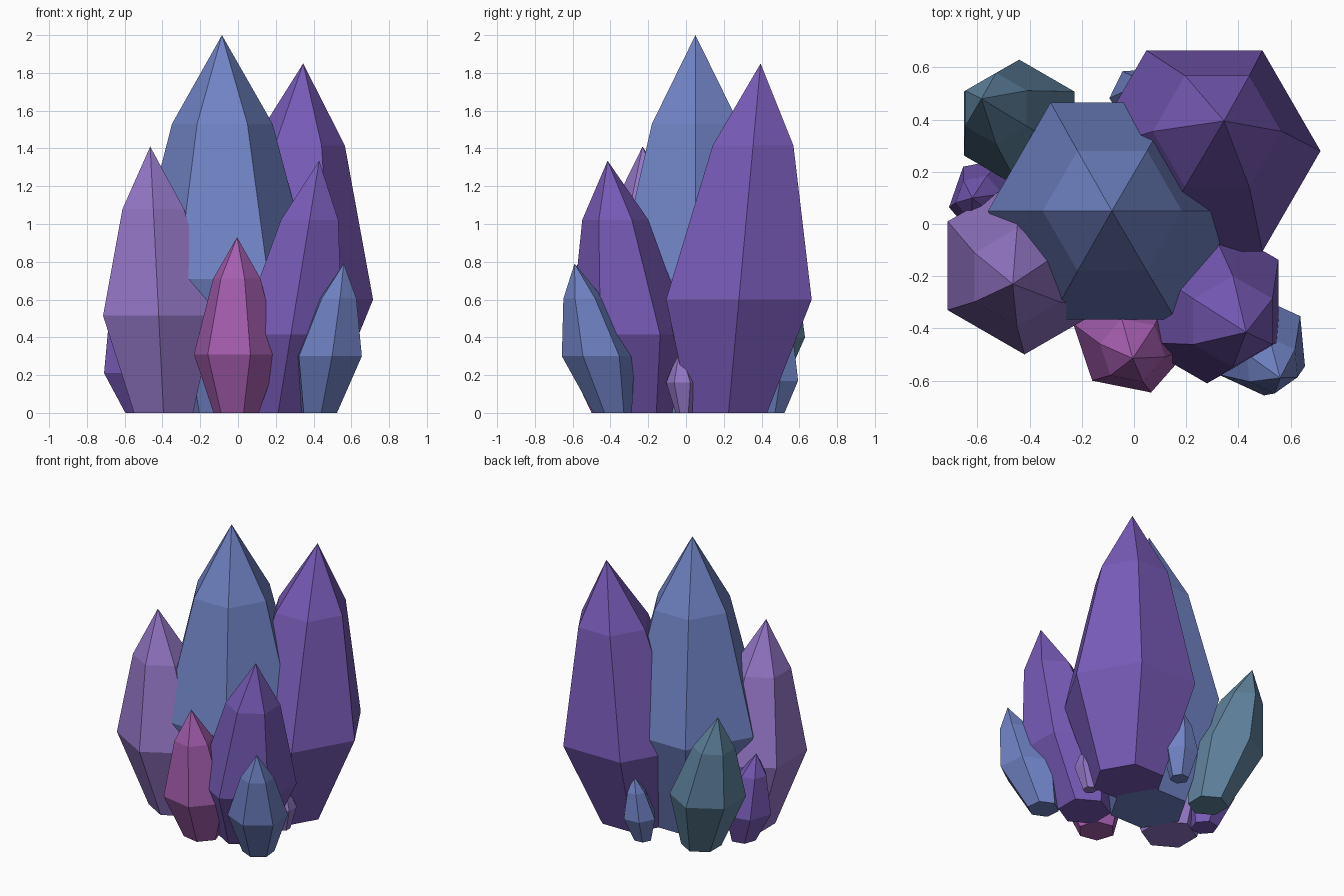
import bpy, bmesh
from math import radians, cos, sin, pi

if "Cube" in bpy.data.objects:
    bpy.data.objects.remove(bpy.data.objects["Cube"])


def srgb(r, g, b):
    return tuple(((c / 255 + 0.055) / 1.055) ** 2.4 for c in (r, g, b)) + (1.0,)


def material(name, rgb):
    m = bpy.data.materials.new(name)
    m.diffuse_color = srgb(*rgb)
    m.use_nodes = True
    m.node_tree.nodes["Principled BSDF"].inputs["Base Color"].default_value = m.diffuse_color
    return m


MATS = {
    "blue": material("slate blue", (112, 131, 197)),
    "violet": material("deep violet", (120, 91, 184)),
    "lilac": material("lilac", (147, 118, 197)),
    "pink": material("magenta pink", (167, 95, 177)),
    "teal": material("grey teal", (97, 133, 160)),
}


def crystal(name, mat, wide, wide_z, r, apex, height, turn):
    """Six-sided leaning crystal: narrow foot, wide belt, shoulder, point."""
    bm = bmesh.new()

    def centre(z):  # the axis is a straight line through belt and point
        t = (z - wide_z) / (height - wide_z)
        return [wide[i] + (apex[i] - wide[i]) * t for i in (0, 1)]

    rings = []
    for z, rad in ((0, r * 0.53), (wide_z, r), (height * 0.765, r * 0.555)):
        cx, cy = centre(z)
        rings.append([bm.verts.new((cx + rad * cos(radians(turn) + k * pi / 3),
                                    cy + rad * sin(radians(turn) + k * pi / 3), z))
                      for k in range(6)])
    tip = bm.verts.new((*apex, height))
    bm.faces.new(rings[0][::-1])
    for k in range(6):
        n = (k + 1) % 6
        for lo, hi in zip(rings, rings[1:]):
            bm.faces.new((lo[k], lo[n], hi[n], hi[k]))
        bm.faces.new((rings[2][k], rings[2][n], tip))
    bmesh.ops.recalc_face_normals(bm, faces=bm.faces)
    mesh = bpy.data.meshes.new(name)
    bm.to_mesh(mesh)
    bm.free()
    mesh.materials.append(MATS[mat])
    obj = bpy.data.objects.new(name, mesh)
    bpy.context.collection.objects.link(obj)


# Large crystals
crystal("main_crystal", "blue", (-0.08, 0.05), 0.71, 0.48, (-0.085, 0.05), 2.0, 0)
crystal("back_right_crystal", "violet", (0.27, 0.28), 0.60, 0.445, (0.345, 0.395), 1.85, 0)
crystal("left_crystal", "lilac", (-0.42, -0.16), 0.515, 0.34, (-0.465, -0.23), 1.41, 30)
crystal("front_right_crystal", "violet", (0.28, -0.295), 0.415, 0.316, (0.43, -0.415), 1.335, 30)
# Medium crystals
crystal("back_left_crystal", "teal", (-0.44, 0.385), 0.40, 0.245, (-0.585, 0.48), 1.02, 30)
crystal("front_crystal", "pink", (-0.008, -0.428), 0.31, 0.23, (-0.005, -0.515), 0.93, 48.6)
crystal("front_corner_crystal", "blue", (0.48, -0.465), 0.30, 0.193, (0.56, -0.59), 0.79, -24.6)
# Small crystals
crystal("left_small_crystal", "violet", (-0.547, 0.095), 0.21, 0.165, (-0.62, 0.10), 0.63, 10.8)
crystal("back_small_crystal", "blue", (0.02, 0.49), 0.17, 0.115, (0.035, 0.53), 0.46, 4)
crystal("right_small_crystal", "lilac", (0.37, -0.02), 0.16, 0.085, (0.38, -0.03), 0.32, 30)
